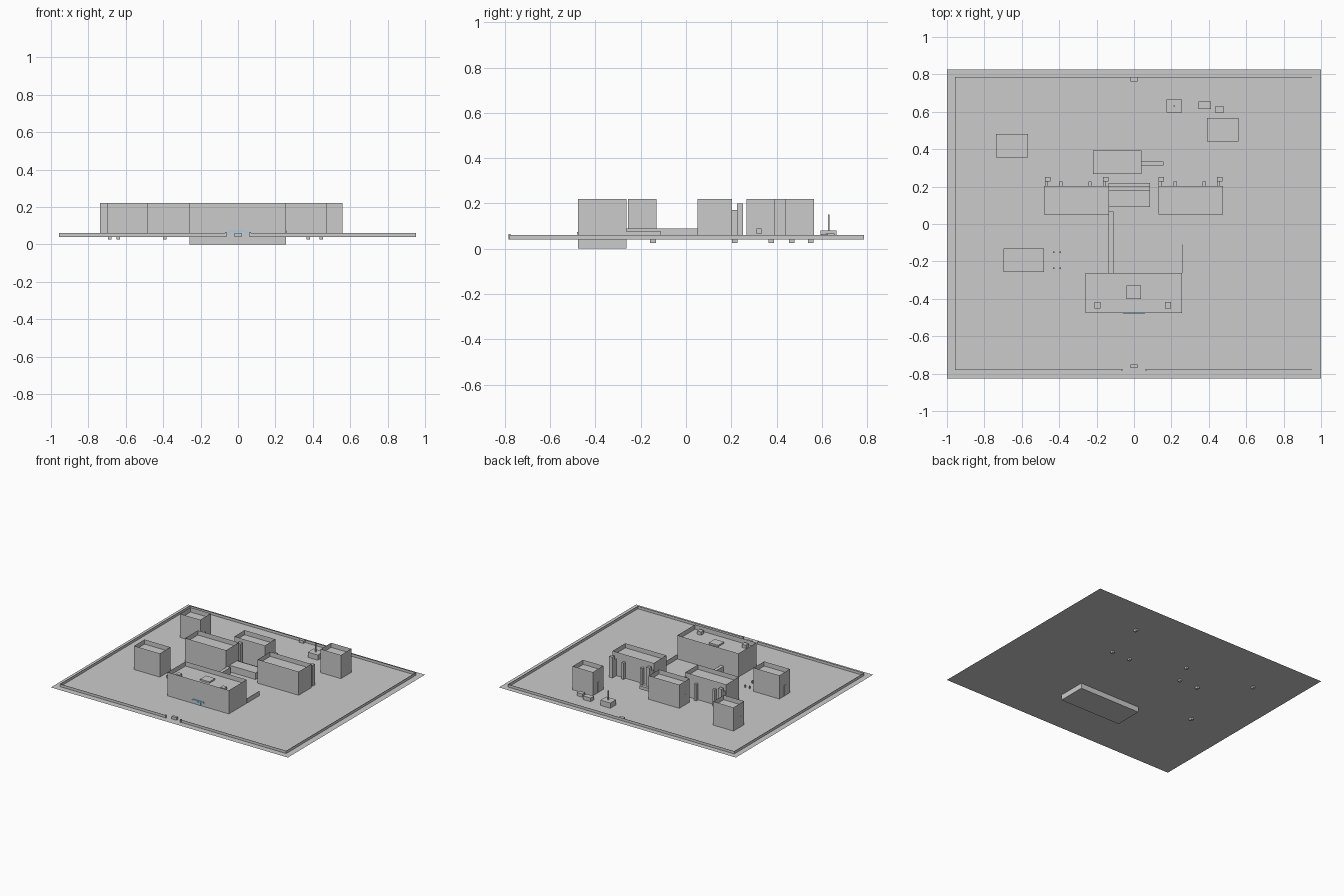
import bpy, bmesh

if "Cube" in bpy.data.objects:
    bpy.data.objects.remove(bpy.data.objects["Cube"])

BASE = 0.04   # ground level
TOP = 0.22    # parapet top
ROOF = 0.185  # recessed roof level


def finish(name, bm, mat=None):
    me = bpy.data.meshes.new(name)
    bm.to_mesh(me)
    bm.free()
    ob = bpy.data.objects.new(name, me)
    bpy.context.collection.objects.link(ob)
    if mat:
        me.materials.append(mat)
    return ob


def box(name, x0, x1, y0, y1, z0, z1, mat=None):
    bm = bmesh.new()
    bmesh.ops.create_cube(bm, size=1)
    for v in bm.verts:
        v.co = ((x0 + x1) / 2 + v.co.x * (x1 - x0),
                (y0 + y1) / 2 + v.co.y * (y1 - y0),
                (z0 + z1) / 2 + v.co.z * (z1 - z0))
    return finish(name, bm, mat)


def building(name, x0, x1, y0, y1, z0=BASE, closed_bottom=False):
    """Thin walls with a flat roof set below the parapet."""
    bm = bmesh.new()
    pts = [(x0, y0), (x1, y0), (x1, y1), (x0, y1)]
    rings = [[bm.verts.new((x, y, z)) for x, y in pts] for z in (z0, ROOF, TOP)]
    for a, b in zip(rings, rings[1:]):
        for i in range(4):
            j = (i + 1) % 4
            bm.faces.new((a[i], a[j], b[j], b[i]))
    bm.faces.new(rings[1])
    if closed_bottom:
        bm.faces.new(rings[0][::-1])
    return finish(name, bm)


# ground sheet
bm = bmesh.new()
bm.faces.new([bm.verts.new(p) for p in ((-1, -.827, BASE), (1, -.827, BASE),
                                        (1, .827, BASE), (-1, .827, BASE))])
finish("ground", bm)

# perimeter wall with a front gate gap
t = 0.002
box("wall_left", -.957, -.957 + t, -.78, .785, BASE, .06)
box("wall_right", .953 - t, .953, -.78, .785, BASE, .06)
box("wall_back", -.957, .953, .785 - t, .785, BASE, .06)
box("wall_front_left", -.957, -.065, -.78, -.78 + t, BASE, .06)
box("wall_front_right", .065, .953, -.78, -.78 + t, BASE, .06)
for s in (-1, 1):
    box("gate_post", s * .065 - .004, s * .065 + .004, -.784, -.776, BASE, .065)
box("guard_hut", -.02, .02, -.77, -.75, BASE, .06)
box("rear_hut", -.02, .02, .762, .785, BASE, .06)

# main building with basement
building("main_building", -.26, .257, -.477, -.262, 0, True)
box("roof_hatch", -.04, .038, -.4, -.33, ROOF, ROOF + .012)
for x in (-.195, .182):
    box("roof_unit", x - .017, x + .017, -.452, -.418, ROOF, ROOF + .025)

# blue front entrance
blue = bpy.data.materials.new("blue_glass")
blue.diffuse_color = (0.35, 0.65, 0.85, 1)
blue.use_nodes = True
blue.node_tree.nodes["Principled BSDF"].inputs["Base Color"].default_value = blue.diffuse_color
box("entrance_canopy", -.045, .045, -.482, -.476, .066, .074, blue)
for s in (-1, 1):
    box("entrance_window", s * .052 - .008, s * .052 + .008, -.479, -.476, .058, .066, blue)
box("entrance_door", -.02, .02, -.479, -.476, BASE, .062, blue)

# side and rear buildings, each with an inner shaft and a side door
small = {
    "left_building": (-.697, -.48, -.257, -.13, -.64),
    "rear_left_building": (-.738, -.567, .355, .482, -.686),
    "rear_middle_building": (-.218, .04, .267, .392, -.16),
    "rear_right_building": (.39, .56, .44, .566, .445),
}
for name, (x0, x1, y0, y1, sx) in small.items():
    building(name, x0, x1, y0, y1)
    box("inner_shaft", sx - .009, sx + .009, y1 - .028, y1 - .003, .025, .165)
    ym = (y0 + y1) / 2
    box("side_door", x0 - .001, x0, ym - .025, ym + .005, BASE, .12)

# twin blocks with chimney shafts and stepped stair towers on the back
for x0, x1, shafts in ((-.481, -.135, (-.392, -.235)), (.13, .477, (.376, .22))):
    building("block", x0, x1, .05, .203)
    for sx in shafts:
        box("chimney_shaft", sx - .009, sx + .009, .203, .227, .025, .165)
for sx in (-.462, -.152, .145, .457):
    box("stair_tower", sx - .013, sx + .015, .226, .252, BASE, .2)
    box("stair_landing", sx - .013, sx + .002, .203, .226, BASE, .17)

# covered walk, boundary wall and central hall
box("covered_walk", -.135, -.11, -.262, .067, BASE, .09)
box("yard_wall", .256, .258, -.262, -.11, BASE, .075)
box("central_hall", -.135, .085, .09, .18, BASE, .09)
box("hall_step", -.135, .085, .18, .203, BASE, .08)
box("hall_rear_step", -.135, .085, .203, .22, BASE, .07)
box("rear_link_walk", .04, .157, .312, .334, .065, .09)
box("courtyard_plinth", -.035, .032, -.073, -.005, BASE, .048)

# four little posts beside the left building
for x in (-.43, -.395):
    for y in (-.152, -.237):
        box("yard_post", x - .004, x + .004, y - .004, y + .004, BASE, .06)

# rear utility boxes and mast
box("mast_base", .173, .257, .595, .665, BASE, .08)
box("mast", .212, .218, .627, .633, .08, .152)
box("utility_box", .346, .412, .615, .655, BASE, .068)
box("utility_box_small", .433, .482, .597, .628, BASE, .065)
